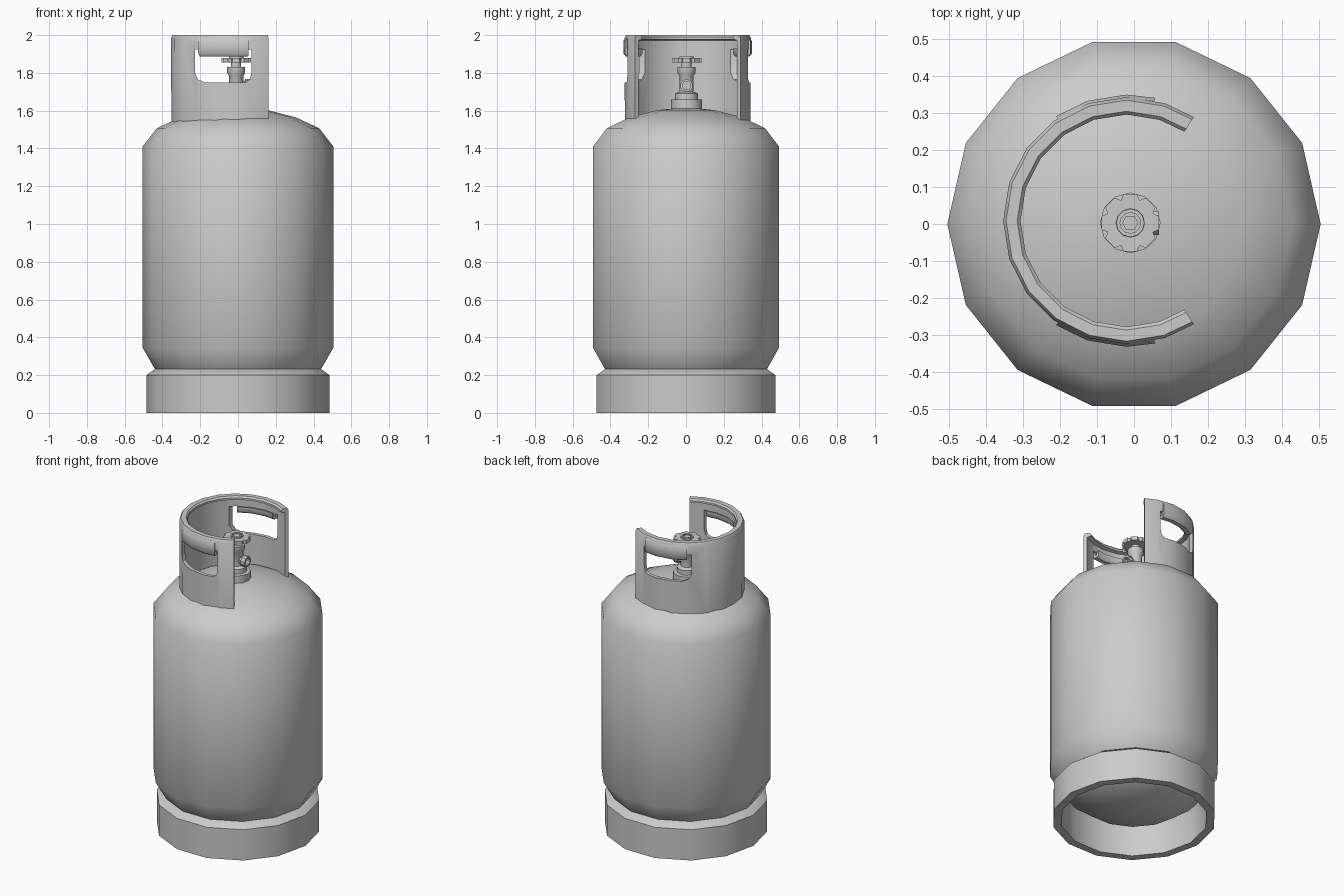
import bpy, bmesh, math
from mathutils import Matrix

if "Cube" in bpy.data.objects:
    bpy.data.objects.remove(bpy.data.objects["Cube"])


def finish(name, bm, angle=45):
    """Turn a bmesh into a named object, smooth below the given edge angle."""
    bmesh.ops.remove_doubles(bm, verts=bm.verts, dist=1e-5)
    bmesh.ops.recalc_face_normals(bm, faces=bm.faces)
    mesh = bpy.data.meshes.new(name)
    bm.to_mesh(mesh)
    bm.free()
    ob = bpy.data.objects.new(name, mesh)
    bpy.context.collection.objects.link(ob)
    bpy.ops.object.select_all(action='DESELECT')
    ob.select_set(True)
    bpy.context.view_layer.objects.active = ob
    bpy.ops.object.shade_smooth_by_angle(angle=math.radians(angle))
    return ob


def sweep(name, profile, angles, center=(0, 0, 0), closed=False, matrix=None, angle=45):
    """Sweep an (r, z) profile through the angles; a closed profile makes a solid arc
    when the angles do not go all the way round."""
    bm = bmesh.new()
    rings = [[bm.verts.new((r * math.cos(math.radians(a)),
                            r * math.sin(math.radians(a)), z))
              for r, z in profile] for a in angles]
    n = len(profile)
    for A, B in zip(rings, rings[1:]):
        for i in range(n if closed else n - 1):
            j = (i + 1) % n
            if profile[i][0] == 0 and profile[j][0] == 0:
                continue
            if profile[i][0] == 0:
                bm.faces.new((A[i], A[j], B[j]))
            elif profile[j][0] == 0:
                bm.faces.new((A[i], A[j], B[i]))
            else:
                bm.faces.new((A[i], A[j], B[j], B[i]))
    if closed and abs(angles[-1] - angles[0]) < 359:
        bm.faces.new(rings[0])
        bm.faces.new(rings[-1])
    for v in [v for v in bm.verts if not v.link_faces]:
        bm.verts.remove(v)
    if matrix:
        bm.transform(matrix)
    bm.transform(Matrix.Translation(center))
    return finish(name, bm, angle)


def full(n):
    return [360 * i / n for i in range(n + 1)]


def prism(name, outline, lo, hi, plane='xy'):
    """Extrude a flat outline from lo to hi."""
    bm = bmesh.new()
    put = (lambda p, h: (p[0], p[1], h)) if plane == 'xy' else (lambda p, h: (p[0], h, p[1]))
    a = [bm.verts.new(put(p, lo)) for p in outline]
    b = [bm.verts.new(put(p, hi)) for p in outline]
    bm.faces.new(a)
    bm.faces.new(b)
    for i in range(len(a)):
        j = (i + 1) % len(a)
        bm.faces.new((a[i], a[j], b[j], b[i]))
    return finish(name, bm, 30)


# Tank with domed ends
sweep("tank_body", [(0, .06), (.16, .075), (.31, .125), (.43, .22), (.445, .24),
                    (.505, .345), (.505, 1.41), (.43, 1.507), (.305, 1.565),
                    (.155, 1.603), (0, 1.618)], full(14))

# Foot ring
sweep("foot_ring", [(.485, 0), (.485, .2), (.44, .232), (.425, .232), (.435, .2), (.435, 0)],
      full(14), closed=True, angle=40)

# C-shaped collar with a rolled top lip
C = (-.02, .009, 0)
arc = [57] + [72 + 18 * i for i in range(13)] + [303]
collar = sweep("valve_collar", [(.333, 1.535), (.334, 1.985), (.326, 2.0), (.296, 2.0),
                                (.287, 1.99), (.287, 1.978), (.311, 1.972), (.311, 1.535)],
               arc, C, closed=True)

# Hand slots cut through both sides of the collar
cutter = prism("slot_cutter", [(-.228, 1.925), (-.228, 1.80), (-.212, 1.765), (-.177, 1.75),
                               (.04, 1.75), (.062, 1.765), (.071, 1.80), (.071, 1.925)],
               -.5, .5, 'xz')
cutter.hide_render = True
mod = collar.modifiers.new("slots", 'BOOLEAN')
mod.operation = 'DIFFERENCE'
mod.solver = 'EXACT'
mod.object = cutter
bpy.ops.object.select_all(action='DESELECT')
collar.select_set(True)
bpy.context.view_layer.objects.active = collar
bpy.ops.object.modifier_apply(modifier="slots")
bpy.data.objects.remove(cutter, do_unlink=True)
bpy.ops.object.shade_smooth_by_angle(angle=math.radians(35))

# Curled hand grips above each slot
grip = [(.332, 1.985), (.341, 1.965), (.341, 1.902), (.328, 1.888), (.302, 1.888),
        (.288, 1.902), (.288, 1.93), (.297, 1.93), (.303, 1.906), (.314, 1.906), (.314, 1.985)]
half = [77, 90, 108, 124]
sweep("grip_back", grip, half, C, closed=True)
sweep("grip_front", grip, [-a for a in half], C, closed=True)

# Valve: flange, body, bonnet and stem as one turned part
V = (-.01, .003, 0)
sweep("valve_body", [(0, 1.58), (.082, 1.58), (.082, 1.658), (.06, 1.66), (.06, 1.69),
                     (.038, 1.70), (.038, 1.785), (.048, 1.80), (.048, 1.83),
                     (.027, 1.832), (.027, 1.86), (0, 1.86)], full(12), V, angle=35)

# Side outlet pointing along +x, with a recessed bore
sweep("valve_outlet", [(0, 0), (.025, 0), (.025, .045), (.034, .048), (.034, .078),
                       (.022, .078), (.022, .05), (0, .05)], full(10),
      (V[0], V[1], 1.733), matrix=Matrix.Rotation(math.pi / 2, 4, 'Y'), angle=35)

# Lobed handwheel
lobes = []
for i in range(8):
    for off, r in ((-13, .08), (13, .08), (22.5, .066)):
        a = math.radians(45 * i + off)
        lobes.append((V[0] + r * math.cos(a), V[1] + r * math.sin(a)))
prism("handwheel", lobes, 1.855, 1.88)

# Raised hub with a hexagonal nut
sweep("handwheel_hub", [(.04, 1.87), (.038, 1.888), (.028, 1.888), (.028, 1.87)],
      full(12), V, closed=True, angle=35)
sweep("handwheel_nut", [(.022, 1.87), (.022, 1.886), (0, 1.886)], full(6), V, angle=30)
